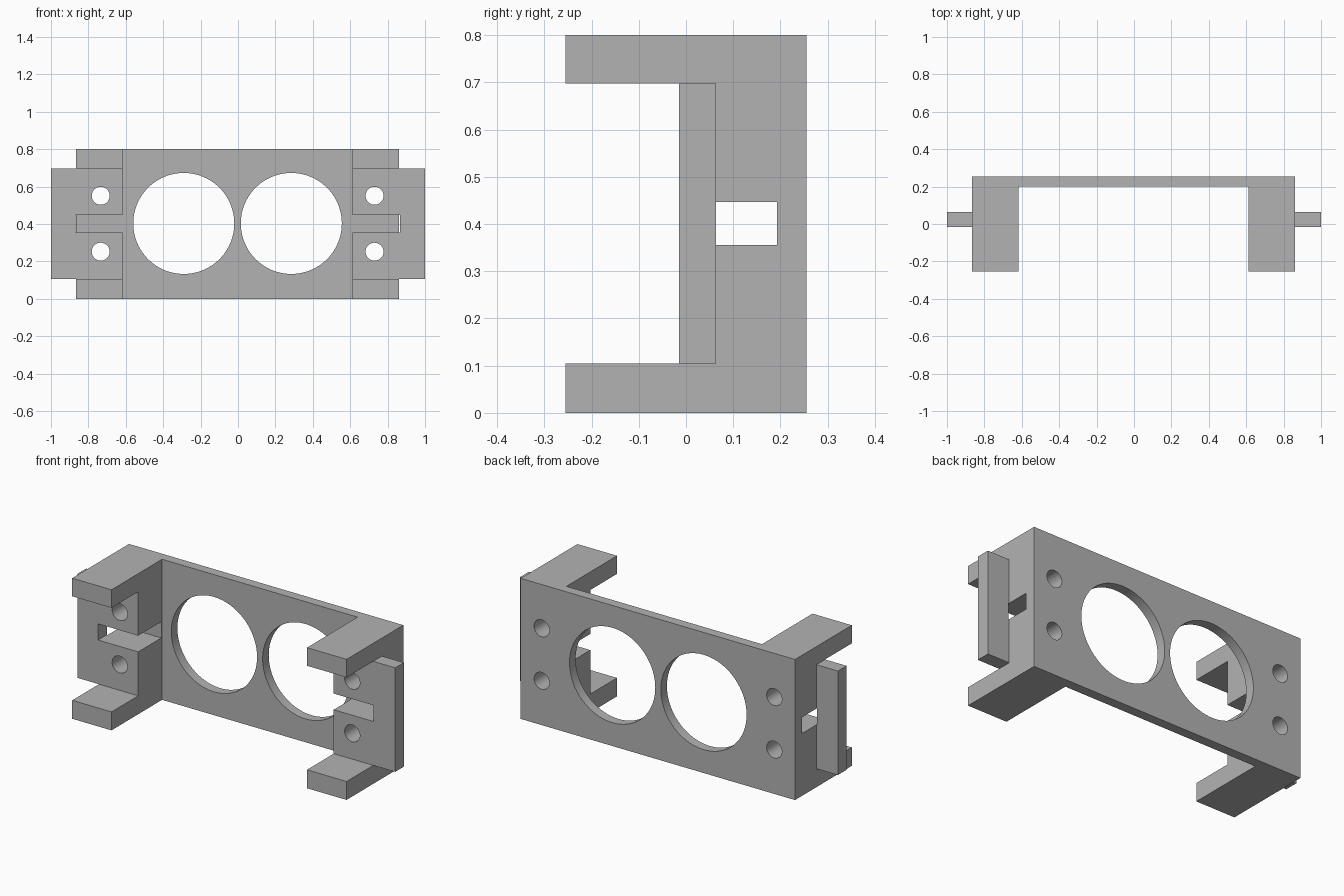
import bpy
import bmesh
import math
from mathutils import Matrix

default = bpy.data.objects.get("Cube")
if default:
    bpy.data.objects.remove(default, do_unlink=True)

GREY = (0.45, 0.45, 0.45, 1.0)
grey = bpy.data.materials.new("plain_grey")
grey.use_nodes = True
grey.diffuse_color = GREY
grey.node_tree.nodes["Principled BSDF"].inputs["Base Color"].default_value = GREY


def make_object(name, bm):
    mesh = bpy.data.meshes.new(name)
    bm.to_mesh(mesh)
    bm.free()
    mesh.materials.append(grey)
    obj = bpy.data.objects.new(name, mesh)
    bpy.context.collection.objects.link(obj)
    return obj


def box(name, x, y, z):
    """Box given by its (low, high) range on each axis."""
    bm = bmesh.new()
    bmesh.ops.create_cube(bm, size=1)
    for v in bm.verts:
        v.co = [lo + (c + 0.5) * (hi - lo) for c, (lo, hi) in zip(v.co, (x, y, z))]
    return make_object(name, bm)


def rod(name, x, z, radius, sides):
    """Cylinder along y that passes right through the frame."""
    bm = bmesh.new()
    turn = Matrix.Translation((x, 0, z)) @ Matrix.Rotation(math.pi / 2, 4, "X")
    bmesh.ops.create_cone(bm, cap_ends=True, segments=sides, radius1=radius,
                          radius2=radius, depth=2, matrix=turn)
    return make_object(name, bm)


def combine(target, tool, operation):
    bpy.context.view_layer.objects.active = target
    mod = target.modifiers.new(tool.name, "BOOLEAN")
    mod.operation = operation
    mod.solver = "EXACT"
    mod.object = tool
    bpy.ops.object.modifier_apply(modifier=mod.name)
    bpy.data.objects.remove(tool, do_unlink=True)


# Main block, with a bar whose ends become the side tabs
frame = box("mounting_frame", (-0.865, 0.862), (-0.255, 0.255), (0, 0.8))
combine(frame, box("tab_bar", (-1, 1), (-0.015, 0.063), (0.105, 0.697)), "UNION")

# Central recess, front notch between the arms, and the side slots
cutters = [
    box("recess", (-0.618, 0.613), (-0.5, 0.2), (-0.2, 1)),
    box("front_notch", (-1.2, 1.2), (-0.5, -0.015), (0.105, 0.697)),
    box("cable_slot", (-0.87, 0.865), (-0.1, 0.193), (0.355, 0.447)),
]

# Two large round openings and four screw holes
for x in (-0.29, 0.285):
    cutters.append(rod("round_opening", x, 0.403, 0.27, 96))
for x in (-0.734, 0.73):
    for z in (0.252, 0.551):
        cutters.append(rod("screw_hole", x, z, 0.048, 48))
for cutter in cutters:
    combine(frame, cutter, "DIFFERENCE")

# Smooth hole walls, crisp edges
bpy.ops.object.select_all(action="DESELECT")
frame.select_set(True)
bpy.context.view_layer.objects.active = frame
bpy.ops.object.shade_smooth_by_angle(angle=math.radians(30))
